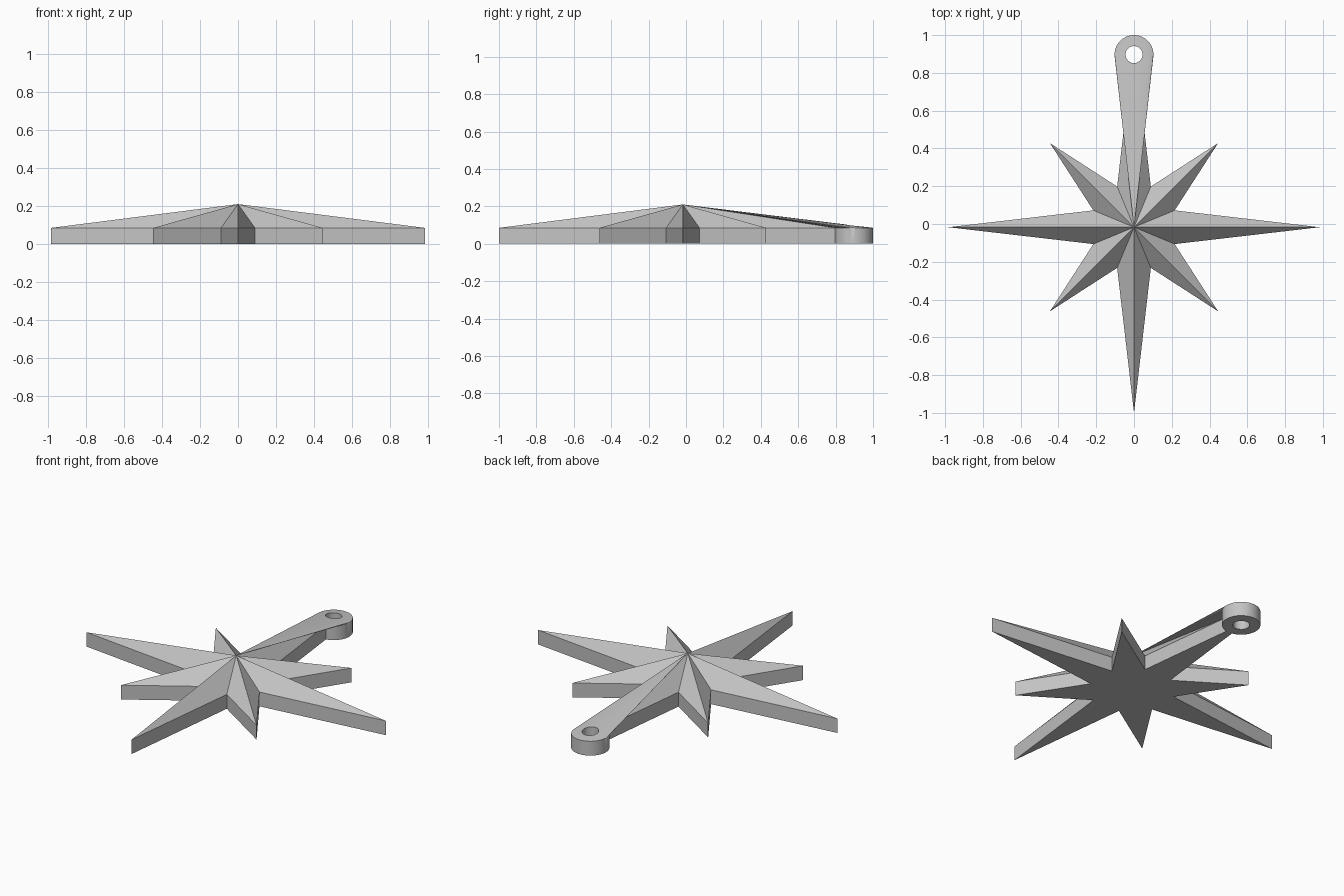
import bpy, bmesh
from math import sin, cos, pi, radians
from mathutils import Vector

cube = bpy.data.objects.get("Cube")
if cube:
    bpy.data.objects.remove(cube, do_unlink=True)

CENTRE_Y = -0.017
EDGE_Z = 0.085
APEX = Vector((0, CENTRE_Y, 0.21))
RING_Y, RING_R, HOLE_R = 0.897, 0.103, 0.045

grey = bpy.data.materials.new("light_grey")
grey.use_nodes = True
colour = (0.55, 0.55, 0.55, 1)
grey.diffuse_color = colour
grey.node_tree.nodes["Principled BSDF"].inputs["Base Color"].default_value = colour


def peaked_solid(name, outline):
    """Upright walls around an outline, closed by a fan rising to the apex."""
    bm = bmesh.new()
    low = [bm.verts.new((x, y, 0)) for x, y in outline]
    high = [bm.verts.new((x, y, EDGE_Z)) for x, y in outline]
    apex = bm.verts.new(APEX)
    bm.faces.new(low[::-1])
    for i in range(len(low)):
        j = (i + 1) % len(low)
        bm.faces.new((low[i], low[j], high[j], high[i]))
        bm.faces.new((high[i], high[j], apex))
    bmesh.ops.recalc_face_normals(bm, faces=bm.faces)
    mesh = bpy.data.meshes.new(name)
    bm.to_mesh(mesh)
    bm.free()
    mesh.materials.append(grey)
    obj = bpy.data.objects.new(name, mesh)
    bpy.context.collection.objects.link(obj)
    return obj


def circle(y, radius, count):
    return [(radius * cos(2 * pi * i / count), y + radius * sin(2 * pi * i / count))
            for i in range(count)]


# Eight-pointed star: long points, valleys and short diagonal points
radii = (0.983, 0.233, 0.63, 0.233)
outline = [(radii[i % 4] * cos(i * pi / 8), CENTRE_Y + radii[i % 4] * sin(i * pi / 8))
           for i in range(16)]
star = peaked_solid("star", outline)

# Hanging loop: round end tapering up to the star's peak
loop = peaked_solid("hanging_loop", circle(RING_Y, RING_R, 64))

# Hole through the loop and the star point inside it
bpy.ops.mesh.primitive_cylinder_add(vertices=48, radius=HOLE_R, depth=1,
                                    location=(0, RING_Y, 0))
cutter = bpy.context.object
cutter.name = "hole_cutter"
cutter.data.materials.append(grey)
cutter.hide_render = True

for obj in (star, loop):
    mod = obj.modifiers.new("hole", 'BOOLEAN')
    mod.operation = 'DIFFERENCE'
    mod.solver = 'EXACT'
    mod.object = cutter
    bpy.ops.object.select_all(action='DESELECT')
    obj.select_set(True)
    bpy.context.view_layer.objects.active = obj
    bpy.ops.object.modifier_apply(modifier=mod.name)

bpy.data.objects.remove(cutter, do_unlink=True)

# Round the loop's shading; the star stays faceted
bpy.ops.object.shade_smooth_by_angle(angle=radians(30))
